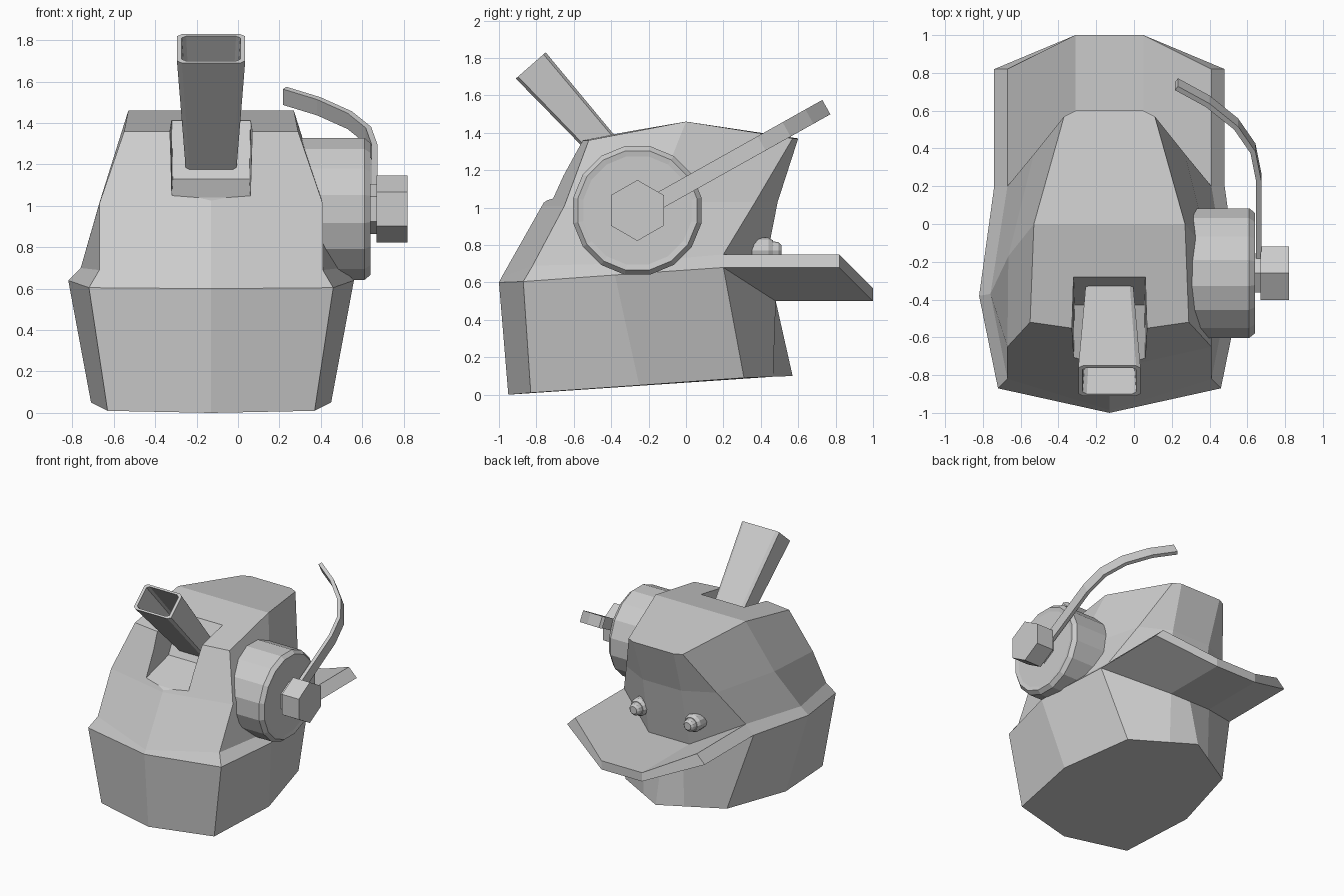
import bpy, bmesh, math
from mathutils import Vector

if "Cube" in bpy.data.objects:
    bpy.data.objects.remove(bpy.data.objects["Cube"])

CX = -0.13  # mirror plane of the helmet-like body


def make(name, rings, caps=True, extra_faces=None):
    """Skin consecutive closed rings of points into a solid."""
    bm = bmesh.new()
    vr = [[bm.verts.new(p) for p in r] for r in rings]
    n = len(rings[0])
    for a, b in zip(vr, vr[1:]):
        for i in range(n):
            j = (i + 1) % n
            bm.faces.new((a[i], a[j], b[j], b[i]))
    if caps:
        bm.faces.new(vr[0])
        for f in (extra_faces or [range(n)]):
            bm.faces.new([vr[-1][i] for i in f])
    bmesh.ops.recalc_face_normals(bm, faces=bm.faces)
    me = bpy.data.meshes.new(name)
    bm.to_mesh(me)
    bm.free()
    ob = bpy.data.objects.new(name, me)
    bpy.context.collection.objects.link(ob)
    return ob


def mirrored(half):
    """Half ring (front centre to back centre) to a full ring."""
    other = [(-x, y, z) for x, y, z in half[-2:0:-1]]
    return [(x + CX, y, z) for x, y, z in half + other]


def lathe(name, axis, centre, steps, n, phase=0.0):
    """Turned part: steps are (position along axis, radius)."""
    rings = []
    for t, r in steps:
        ring = []
        for i in range(n):
            a = 2 * math.pi * i / n + phase
            u, v = r * math.cos(a), r * math.sin(a)
            ring.append((t, centre[0] + u, centre[1] + v) if axis == 'X'
                        else (centre[0] + u, t, centre[1] + v))
        rings.append(ring)
    return make(name, rings)


# Body: bowl, ledge and dome
body = make("body", [mirrored(h) for h in (
    [(0, -.95, 0), (.5, -.83, .01), (.58, -.25, .05), (.45, .31, .09), (.18, .466, .096), (0, .57, .1)],
    [(0, -1, .6), (.59, -.87, .605), (.69, -.38, .64), (.61, .2, .68), (.18, .48, .5), (0, .48, .5)],
    [(0, -.985, .63), (.54, -.82, .69), (.63, -.37, .7), (.54, .2, .75), (.18, .40, .57), (0, .40, .57)],
    [(0, -.77, 1.01), (.54, -.65, 1.01), (.535, -.17, 1.03), (.40, .37, 1.03), (.17, .49, 1.03), (0, .49, 1.03)],
    [(0, -.58, 1.36), (.42, -.52, 1.36), (.4, 0, 1.46), (.24, .57, 1.37), (.18, .6, 1.37), (0, .6, 1.37)],
)], extra_faces=[(9, 0, 1, 2, 8), (8, 2, 3, 4, 5, 6, 7)])

# Pocket cut into the front of the dome
profile = [(-.80, 1.0, .22), (-.74, 1.04, .19), (-.43, 1.13, .185), (-.28, 1.41, .19),
           (-.27, 1.6, .19), (-1.0, 1.6, .23)]
cutter = make("pocket_cutter", [[(CX + s * w, y, z) for y, z, w in profile] for s in (-1, 1)])
cutter.hide_render = True
mod = body.modifiers.new("pocket", 'BOOLEAN')
mod.operation = 'DIFFERENCE'
mod.solver = 'EXACT'
mod.object = cutter
bpy.context.view_layer.update()
cut_mesh = bpy.data.meshes.new_from_object(body.evaluated_get(bpy.context.evaluated_depsgraph_get()))
body.modifiers.clear()
body.data = cut_mesh
bpy.data.objects.remove(cutter)

# Folded visor at the back
visor_half = [(.61, .54, .2, .2, .82, .68), (.18, .18, .48, .40, 1.0, .5)]
sections = []
for s, order in ((1, visor_half), (-1, visor_half[::-1])):
    for xb, xt, yb, yt, yo, z in order:
        sections.append([(CX + s * xb, yb, z), (CX + s * xb, yo, z),
                         (CX + s * xt, yo, z + .07), (CX + s * xt, yt, z + .07)])
make("visor", sections)

# Two studs above the visor
for s, label in ((1, "right"), (-1, "left")):
    lathe("stud_" + label, 'Y', (CX + s * .24, .77),
          [(.25, .07), (.44, .07), (.465, .055), (.465, .05), (.495, .045), (.51, .03)], 12)


# Hollow, flared chimney leaning forward out of the pocket
def chimney_section(t, scale=1.0):
    hi = Vector((0, -.31, 1.30)).lerp(Vector((0, -.75, 1.83)), t)
    lo = Vector((0, -.43, 1.20)).lerp(Vector((0, -.91, 1.69)), t)
    mid, up = (hi + lo) / 2, (hi - lo) / 2 * scale
    w = (.125 + .04 * t) * scale
    k = .85
    return [mid + up * v + Vector((CX + w * u, 0, 0)) for u, v in
            ((1, k), (k, 1), (-k, 1), (-1, k), (-1, -k), (-k, -1), (k, -1), (1, -k))]


make("chimney", [chimney_section(-.1), chimney_section(1),
                 chimney_section(1, .86), chimney_section(.1, .86)])

# Drum, neck and hex nut on the right side
hub = (-.26, .985)
lathe("drum", 'X', hub, [(.2, .35), (.61, .35), (.64, .325), (.635, .295)], 16, math.pi / 16)
lathe("nut_neck", 'X', hub, [(.6, .12), (.69, .12)], 6, math.pi / 6)
lathe("hex_nut", 'X', hub, [(.67, .163), (.82, .163)], 6, math.pi / 6)

# Curved lever strip
path = [Vector((x, y, 1.05 + .56 * (y + .12))) for x, y in
        ((.66, -.16), (.66, .25), (.63, .40), (.54, .53), (.39, .65), (.225, .74))]
wide = Vector((0, -.49, .87)) * .044
strip = []
for i, p in enumerate(path):
    tangent = path[min(i + 1, len(path) - 1)] - path[max(i - 1, 0)]
    thick = tangent.cross(wide).normalized() * .014
    strip.append([p + wide + thick, p + wide - thick, p - wide - thick, p - wide + thick])
make("lever", strip)
